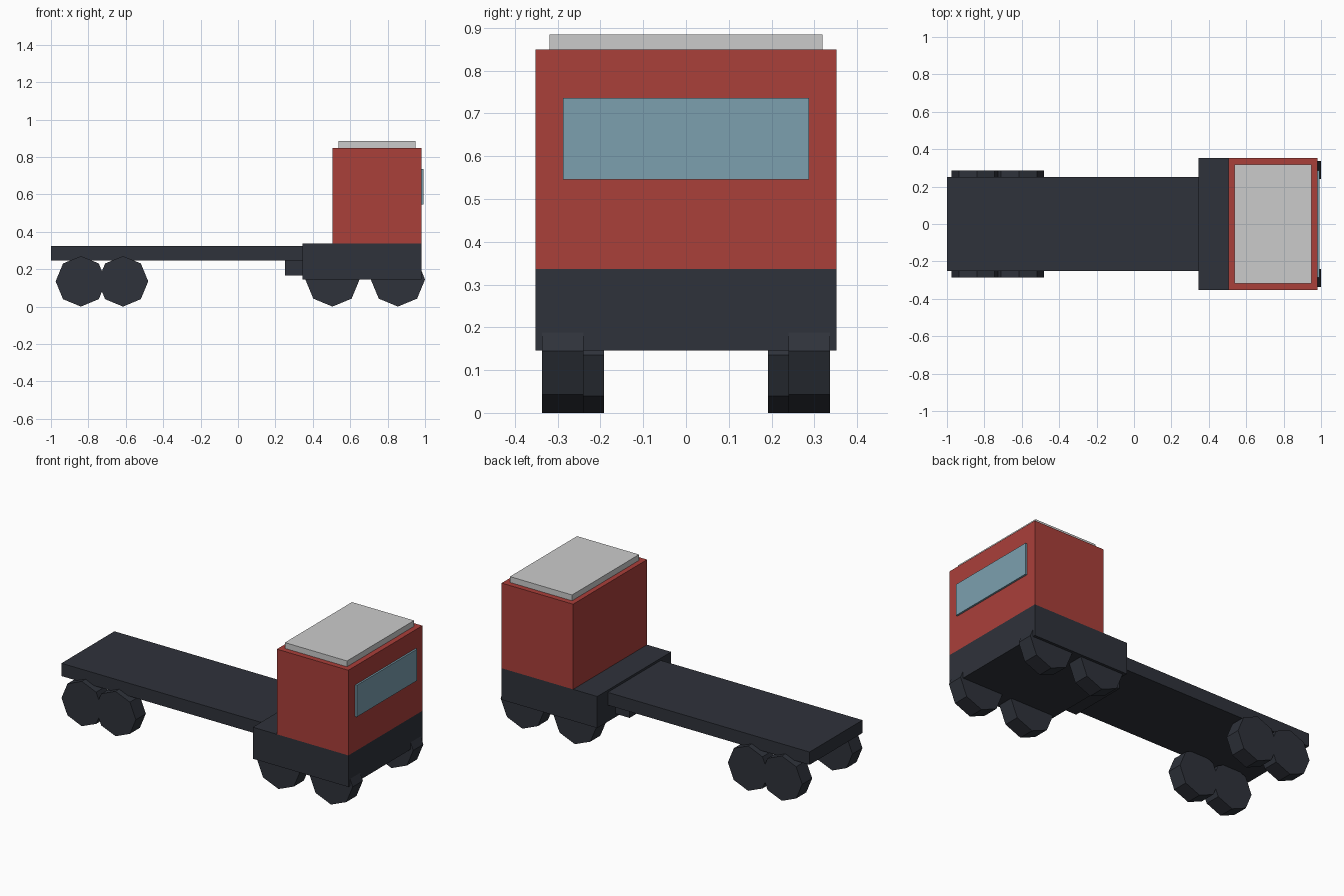
import bpy
from math import radians

if "Cube" in bpy.data.objects:
    bpy.data.objects.remove(bpy.data.objects["Cube"])


def material(name, rgb):
    m = bpy.data.materials.new(name)
    m.diffuse_color = (*rgb, 1)
    m.use_nodes = True
    m.node_tree.nodes["Principled BSDF"].inputs["Base Color"].default_value = m.diffuse_color
    return m


DARK = material("dark_grey", (0.028, 0.032, 0.043))
RED = material("red_paint", (0.40, 0.05, 0.042))
GLASS = material("blue_glass", (0.20, 0.35, 0.43))


def box(name, x, half_y, z, mat=None):
    """Box from an x range, a half width and a z range."""
    bpy.ops.mesh.primitive_cube_add(
        size=1, location=((x[0] + x[1]) / 2, 0, (z[0] + z[1]) / 2))
    ob = bpy.context.object
    ob.name = name
    ob.scale = (x[1] - x[0], 2 * half_y, z[1] - z[0])
    bpy.ops.object.transform_apply(location=False, rotation=False, scale=True)
    if mat:
        ob.data.materials.append(mat)


def wheel_pair(name, x, r, y_in, y_out):
    """Two eight-sided wheels standing on the ground with a corner down."""
    for side, tag in ((-1, "front"), (1, "back")):
        bpy.ops.mesh.primitive_cylinder_add(
            vertices=8, radius=r, depth=y_out - y_in,
            location=(x, side * (y_in + y_out) / 2, r),
            rotation=(radians(90), 0, 0))
        ob = bpy.context.object
        ob.name = f"{name}_{tag}"
        ob.data.materials.append(DARK)


# Cab
box("cab_base", (0.345, 0.982), 0.352, (0.146, 0.336), DARK)
box("cab_body", (0.506, 0.982), 0.352, (0.336, 0.849), RED)
box("cab_roof", (0.536, 0.95), 0.319, (0.849, 0.884))
box("windshield", (0.97, 0.993), 0.287, (0.546, 0.736), GLASS)

# Flat trailer and its coupling under the front end
box("trailer_bed", (-1.0, 0.36), 0.252, (0.246, 0.323), DARK)
box("coupling", (0.25, 0.40), 0.18, (0.167, 0.246), DARK)

# Wheels
for i, x in enumerate((0.505, 0.855)):
    wheel_pair(f"cab_wheel_{i + 1}", x, 0.145, 0.24, 0.336)
for i, x in enumerate((-0.84, -0.615)):
    wheel_pair(f"trailer_wheel_{i + 1}", x, 0.135, 0.192, 0.287)
